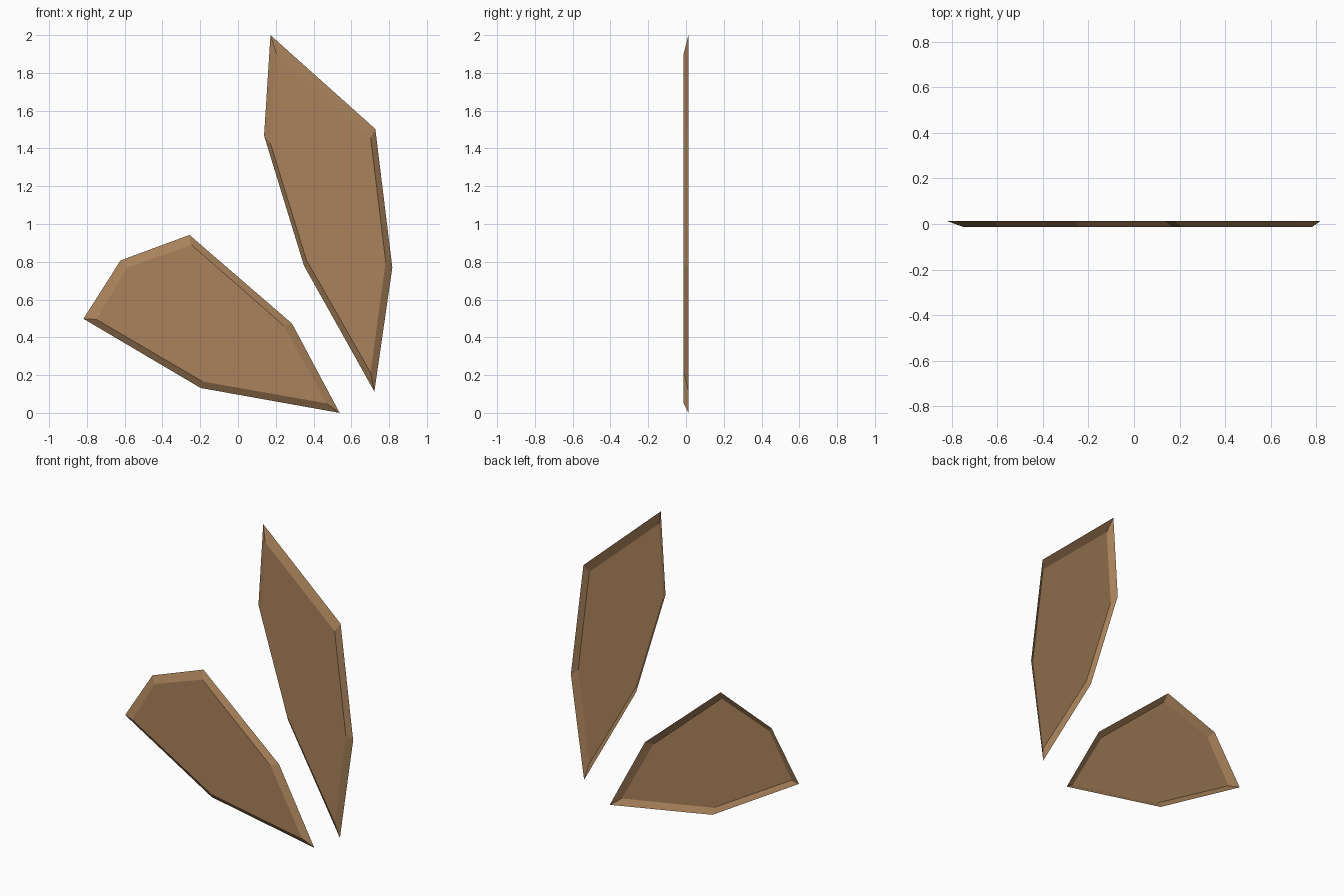
import bpy, bmesh

if "Cube" in bpy.data.objects:
    bpy.data.objects.remove(bpy.data.objects["Cube"])

wood = bpy.data.materials.new("warm brown")
wood.diffuse_color = (0.40, 0.225, 0.105, 1)
wood.use_nodes = True
wood.node_tree.nodes["Principled BSDF"].inputs["Base Color"].default_value = wood.diffuse_color
HALF = 0.0125


def shallow_tray(name, rim, face):
    """Flat front panel with a sloped border flaring to the open back."""
    bm = bmesh.new()
    back = [bm.verts.new((x, HALF, z)) for x, z in rim]
    front = [bm.verts.new((x, -HALF, z)) for x, z in face]
    n = len(rim)
    bm.faces.new(front[::-1])
    for i in range(n):
        j = (i + 1) % n
        bm.faces.new((front[i], front[j], back[j], back[i]))
    bmesh.ops.recalc_face_normals(bm, faces=bm.faces)
    # make the front panel look towards -y
    bm.normal_update()
    if min(bm.faces, key=lambda f: f.calc_center_median().y).normal.y > 0:
        bmesh.ops.reverse_faces(bm, faces=bm.faces)
    mesh = bpy.data.meshes.new(name)
    bm.to_mesh(mesh)
    bm.free()
    mesh.materials.append(wood)
    bpy.context.collection.objects.link(bpy.data.objects.new(name, mesh))


# tall shard on the right
shallow_tray("upright_shard",
    [(.172, 2.0), (.727, 1.503), (.817, .77), (.722, .113), (.349, .78), (.138, 1.468)],
    [(.204, 1.9), (.702, 1.457), (.782, .80), (.702, .213), (.362, .81), (.172, 1.426)])

# leaning shard on the left
shallow_tray("leaning_shard",
    [(-.257, .942), (.286, .473), (.538, .0), (-.198, .132), (-.818, .498), (-.622, .807)],
    [(-.246, .889), (.241, .463), (.470, .05), (-.188, .166), (-.750, .495), (-.588, .77)])
